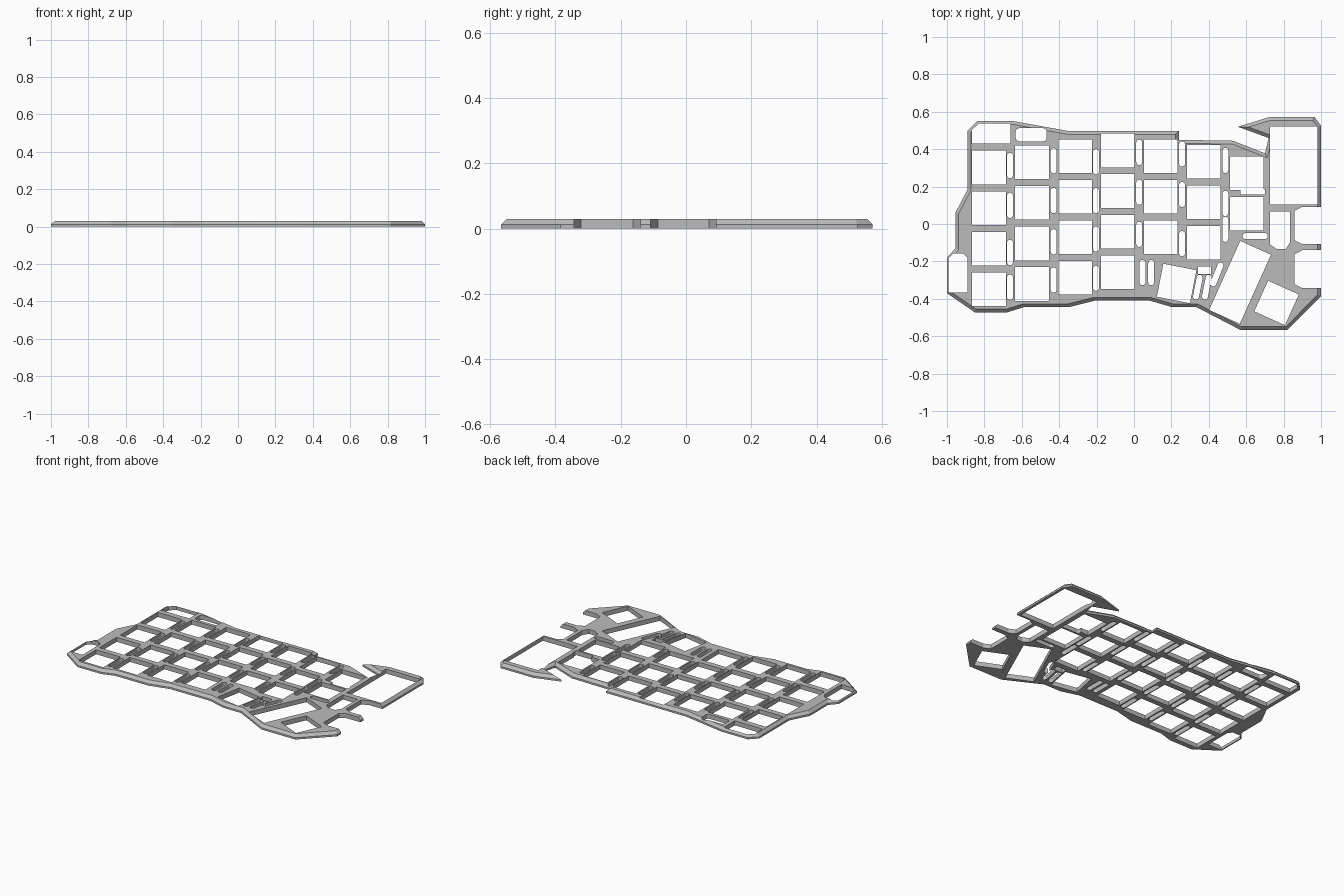
import bpy
import bmesh
from math import cos, sin, pi, radians
from mathutils import Vector

default_cube = bpy.data.objects.get("Cube")
if default_cube:
    bpy.data.objects.remove(default_cube, do_unlink=True)

THICKNESS = 0.03
RIM_HEIGHT = 0.012
RIM_SLOPE = 0.018
KEY_SIZE = 0.18
KEY_PITCH = 0.217

plate_grey = bpy.data.materials.new("plate grey")
plate_grey.use_nodes = True
colour = (0.5, 0.5, 0.5, 1)
plate_grey.diffuse_color = colour
plate_grey.node_tree.nodes["Principled BSDF"].inputs["Base Color"].default_value = colour


def inset(points, distance):
    """Move each corner of a clockwise outline inwards by a mitred distance."""
    result = []
    for i, point in enumerate(points):
        before = (point - points[i - 1]).normalized()
        after = (points[(i + 1) % len(points)] - point).normalized()
        normal_a = Vector((before.y, -before.x))
        normal_b = Vector((after.y, -after.x))
        miter = (normal_a + normal_b) / (1 + normal_a.dot(normal_b))
        result.append(point + miter * distance)
    return result


def loft(bm, rings):
    """Join stacked rings of (points, height) into a closed solid."""
    layers = [[bm.verts.new((p[0], p[1], z)) for p in points] for points, z in rings]
    count = len(layers[0])
    for low, high in zip(layers, layers[1:]):
        for i in range(count):
            j = (i + 1) % count
            bm.faces.new((low[i], low[j], high[j], high[i]))
    bm.faces.new(layers[0])
    bm.faces.new(layers[-1])


def make_object(name, bm):
    bmesh.ops.recalc_face_normals(bm, faces=bm.faces)
    mesh = bpy.data.meshes.new(name)
    bm.to_mesh(mesh)
    bm.free()
    mesh.materials.append(plate_grey)
    obj = bpy.data.objects.new(name, mesh)
    bpy.context.collection.objects.link(obj)
    return obj


# Plate with a sloped rim
outline = [Vector(p) for p in (
    (-0.89, 0.5), (-0.84, 0.55), (-0.645, 0.55), (-0.35, 0.497), (0.24, 0.497),
    (0.24, 0.45), (0.53, 0.445), (0.7, 0.378), (0.72, 0.46), (0.555, 0.52),
    (0.725, 0.572), (0.965, 0.572), (1, 0.525), (1, -0.385), (0.82, -0.567),
    (0.57, -0.567), (0.335, -0.445), (0.205, -0.445), (0.085, -0.41),
    (-0.21, -0.41), (-0.35, -0.445), (-0.59, -0.445), (-0.68, -0.473),
    (-0.85, -0.473), (-1, -0.37), (-1, -0.18), (-0.955, -0.13),
    (-0.955, 0.06), (-0.89, 0.185))]
bm = bmesh.new()
loft(bm, [(outline, 0), (outline, RIM_HEIGHT), (inset(outline, RIM_SLOPE), THICKNESS)])
plate = make_object("key_plate", bm)

# Cutters for every opening
cut = bmesh.new()


def opening(points):
    loft(cut, [(points, -0.05), (points, 0.1)])


def placed(points, x, y, angle):
    c, s = cos(radians(angle)), sin(radians(angle))
    return [(x + px * c - py * s, y + px * s + py * c) for px, py in points]


def key_hole(x, y, angle=0, width=KEY_SIZE, height=KEY_SIZE):
    w, h = width / 2, height / 2
    opening(placed([(-w, -h), (w, -h), (w, h), (-w, h)], x, y, angle))


def slot(x, y, angle=0, width=0.032, height=0.135, radius=0.016):
    points = []
    for quarter, (sx, sy) in enumerate(((1, 1), (-1, 1), (-1, -1), (1, -1))):
        for step in range(5):
            a = (quarter + step / 4) * pi / 2
            points.append((sx * (width / 2 - radius) + radius * cos(a),
                           sy * (height / 2 - radius) + radius * sin(a)))
    # Skip the doubled points where two arcs meet
    clean = [p for i, p in enumerate(points)
             if (Vector(p) - Vector(points[i - 1])).length > 0.001]
    opening(placed(clean, x, y, angle))


# Staggered key columns: x, top key y, number of keys
for x, top, count in ((-0.775, 0.302, 4), (-0.545, 0.33, 4), (-0.315, 0.363, 4),
                      (-0.087, 0.393, 4), (0.143, 0.363, 3), (0.373, 0.333, 3),
                      (0.603, 0.271, 2)):
    for row in range(count):
        key_hole(x, top - row * KEY_PITCH)
slot(0.635, 0.172, 0, 0.13, 0.03, 0.008)

# Narrow slots between the columns
for x, heights in ((-0.663, (0.313, 0.1, -0.152, -0.338)),
                   (-0.43, (0.338, 0.125, -0.095, -0.3)),
                   (-0.203, (0.333, 0.125, -0.08, -0.29)),
                   (0.028, (0.383, 0.17, -0.055)),
                   (0.045, (-0.26,)), (0.092, (-0.26,)),
                   (0.257, (0.375, 0.157, -0.105)),
                   (0.488, (0.34, 0.11, -0.028))):
    for y in heights:
        slot(x, y)
slot(0.648, -0.065, 90)
slot(-0.55, 0.477, 0, 0.165, 0.07, 0.018)

# Thumb keys and their tilted slots
key_hole(0.228, -0.318, -11)
key_hole(0.567, -0.312, -24.3, KEY_SIZE, 0.405)
key_hole(0.762, -0.422, -24.3)
key_hole(0.377, -0.248, 0, 0.07, 0.04)
slot(0.341, -0.338, -11)
slot(0.389, -0.338, -11)
slot(0.443, -0.27, -22)

# Display frame, corner windows and the small side window
opening([(0.727, 0.105), (0.982, 0.105), (0.982, 0.52), (0.727, 0.52)])
opening([(-0.865, 0.43), (-0.66, 0.43), (-0.66, 0.537), (-0.83, 0.537), (-0.865, 0.505)])
opening([(-0.993, -0.365), (-0.89, -0.365), (-0.89, -0.18), (-0.915, -0.157),
         (-0.965, -0.157), (-0.993, -0.185)])
opening([(0.727, 0.067), (0.833, 0.067), (0.833, -0.1), (0.81, -0.135),
         (0.765, -0.135), (0.727, -0.11)])

# Notches open to the side, with chamfered inner corners
for low, high in ((-0.108, 0.092), (-0.343, -0.14)):
    c = 0.022
    opening([(1.1, low), (0.9, low), (0.857, low + c), (0.857, high - c),
             (0.9, high), (1.1, high)])

cutter = make_object("opening_cutter", cut)
cutter.hide_render = True

# Cut the openings and bake the result
modifier = plate.modifiers.new("openings", 'BOOLEAN')
modifier.operation = 'DIFFERENCE'
modifier.solver = 'EXACT'
modifier.use_self = True
modifier.object = cutter
bpy.context.view_layer.objects.active = plate
bpy.ops.object.modifier_apply(modifier=modifier.name)
bpy.data.objects.remove(cutter, do_unlink=True)
